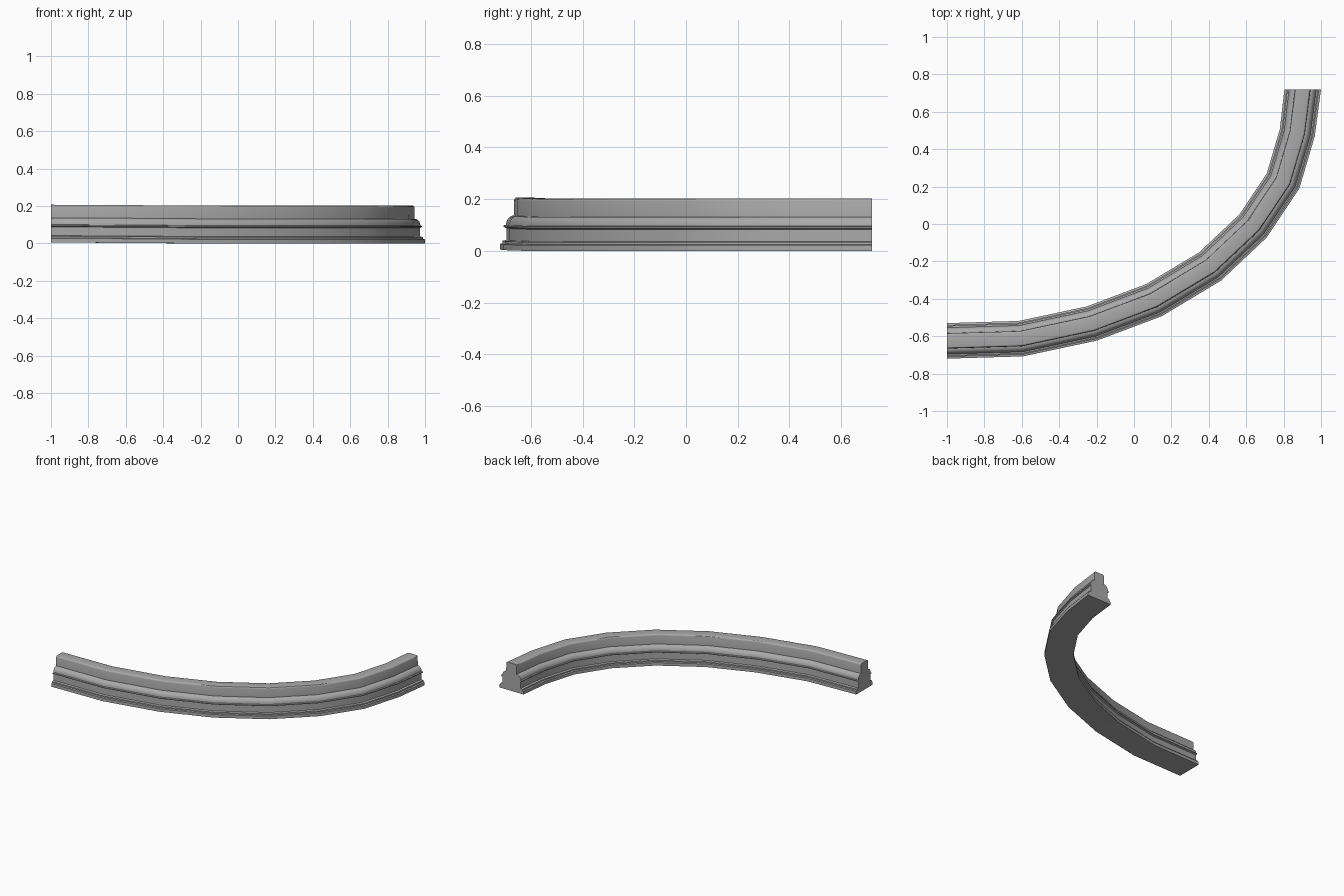
import bpy, bmesh, math
from mathutils import Vector

cube = bpy.data.objects.get("Cube")
if cube:
    bpy.data.objects.remove(cube)

# Plain grey material
grey = bpy.data.materials.new("stone_grey")
grey.use_nodes = True
colour = (0.4, 0.4, 0.4, 1)
grey.diffuse_color = colour
grey.node_tree.nodes["Principled BSDF"].inputs["Base Color"].default_value = colour

# Centre line of the curved rail, with the slight lift at its left end
path = [Vector(p) for p in (
    (-1, -.625, .005), (-.605, -.613, .003), (-.225, -.532, 0),
    (.107, -.407, 0), (.407, -.227, 0), (.637, -.01, 0),
    (.797, .23, 0), (.873, .488, 0), (.902, .72, 0))]

# Half profile: stepped foot, wall, lip, rounded shoulder, upright, rounded top
half = [(.095, 0), (.095, .022), (.085, .025), (.085, .034), (.07, .037),
        (.07, .083), (.08, .088), (.08, .094), (.071, .096)]
for i in range(1, 7):
    a = math.radians(15 * i)
    half.append((.041 + .03 * math.cos(a), .096 + .036 * math.sin(a)))
half.append((.04, .192))
for i in range(1, 4):
    a = math.radians(30 * i)
    half.append((.03 + .01 * math.cos(a), .192 + .01 * math.sin(a)))
profile = half + [(-s, z) for s, z in reversed(half)]


def side_vector(i):
    """Mitred outward direction at a path point; the ends are cut square to x and y."""
    if i == 0:
        return Vector((0, -1, 0))
    if i == len(path) - 1:
        return Vector((1.03, 0, 0))
    normals = []
    for a, b in ((path[i - 1], path[i]), (path[i], path[i + 1])):
        d = b - a
        normals.append(Vector((d.y, -d.x, 0)).normalized())
    mitre = (normals[0] + normals[1]).normalized()
    return mitre / mitre.dot(normals[0])


# Sweep the profile along the centre line
bm = bmesh.new()
rings = []
for i, p in enumerate(path):
    side = side_vector(i)
    rings.append([bm.verts.new(p + side * s + Vector((0, 0, z))) for s, z in profile])
n = len(profile)
for a, b in zip(rings, rings[1:]):
    for j in range(n):
        k = (j + 1) % n
        bm.faces.new((a[j], b[j], b[k], a[k]))
# End caps
bm.faces.new(rings[0])
bm.faces.new(rings[-1])
bmesh.ops.recalc_face_normals(bm, faces=bm.faces)

mesh = bpy.data.meshes.new("curved_moulding")
bm.to_mesh(mesh)
bm.free()
mesh.materials.append(grey)
rail = bpy.data.objects.new("curved_moulding", mesh)
bpy.context.collection.objects.link(rail)
bpy.context.view_layer.objects.active = rail
rail.select_set(True)
bpy.ops.object.shade_smooth_by_angle(angle=math.radians(30))
